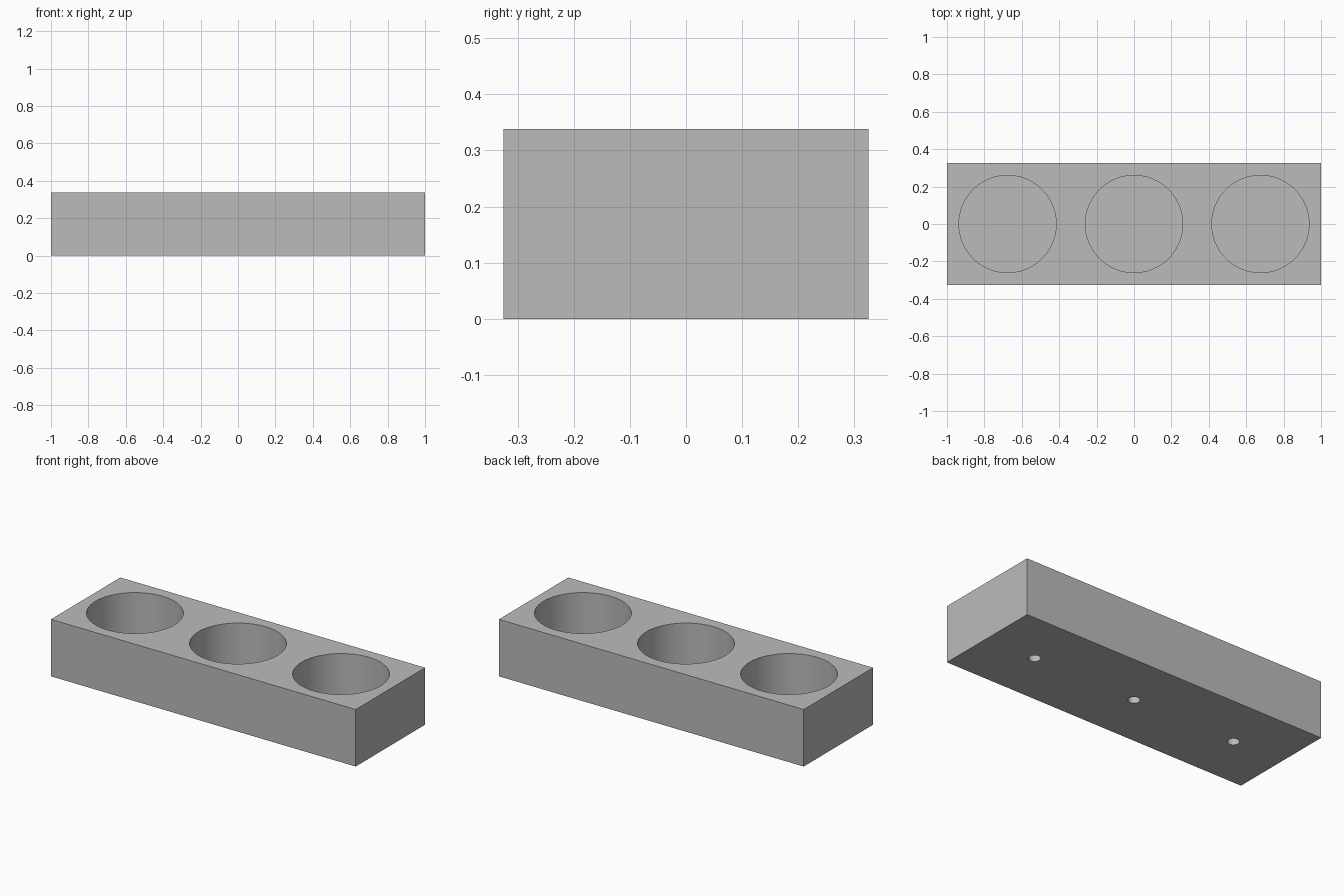
import bpy

if "Cube" in bpy.data.objects:
    bpy.data.objects.remove(bpy.data.objects["Cube"], do_unlink=True)

LENGTH, WIDTH, HEIGHT = 2.0, 0.65, 0.338
SPACING = 0.676
POCKET_RADIUS, POCKET_FLOOR = 0.26, 0.078
SOCKET_RADIUS, SOCKET_DEPTH = 0.0325, 0.052
OVERSHOOT = 0.1

grey = bpy.data.materials.new("plain grey")
grey.use_nodes = True
colour = (0.5, 0.5, 0.5, 1)
grey.diffuse_color = colour
grey.node_tree.nodes["Principled BSDF"].inputs["Base Color"].default_value = colour

# Solid block
bpy.ops.mesh.primitive_cube_add(size=1, location=(0, 0, HEIGHT / 2))
block = bpy.context.object
block.name = "holder_block"
block.scale = (LENGTH, WIDTH, HEIGHT)
bpy.ops.object.transform_apply(location=True, rotation=False, scale=True)
block.data.materials.append(grey)


def bore(x, radius, bottom, top, sides):
    """Cut a round vertical hole into the block."""
    bpy.ops.mesh.primitive_cylinder_add(
        vertices=sides, radius=radius, depth=top - bottom,
        location=(x, 0, (top + bottom) / 2))
    cutter = bpy.context.object
    cutter.name = "hole_cutter"
    cutter.hide_render = True
    cutter.data.materials.append(grey)
    cut = block.modifiers.new("hole", "BOOLEAN")
    cut.operation = "DIFFERENCE"
    cut.solver = "EXACT"
    cut.object = cutter
    bpy.ops.object.select_all(action="DESELECT")
    block.select_set(True)
    bpy.context.view_layer.objects.active = block
    bpy.ops.object.modifier_apply(modifier=cut.name)
    bpy.data.objects.remove(cutter, do_unlink=True)


# Wide pockets on top, small blind sockets underneath
for i in (-1, 0, 1):
    bore(i * SPACING, POCKET_RADIUS, POCKET_FLOOR, HEIGHT + OVERSHOOT, 96)
    bore(i * SPACING, SOCKET_RADIUS, -OVERSHOOT, SOCKET_DEPTH, 48)

bpy.ops.object.shade_smooth_by_angle()
